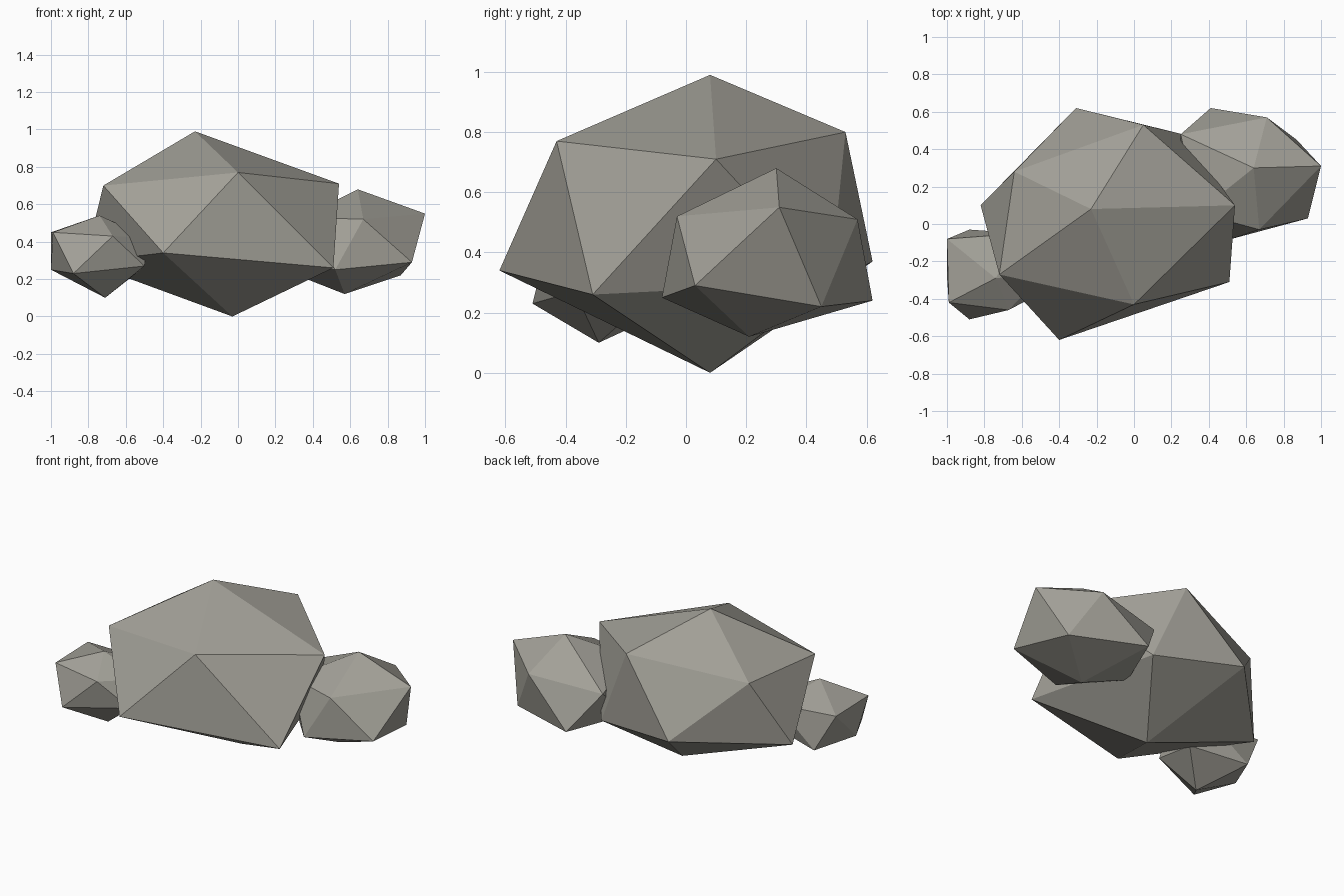
import bpy
import bmesh

# Remove the default object
default_object = bpy.data.objects.get("Cube")
if default_object:
    bpy.data.objects.remove(default_object, do_unlink=True)


def make_material(name, colour):
    material = bpy.data.materials.new(name)
    material.use_nodes = True
    material.diffuse_color = colour
    shader = material.node_tree.nodes["Principled BSDF"]
    shader.inputs["Base Color"].default_value = colour
    shader.inputs["Roughness"].default_value = 1
    return material


def make_boulder(name, material, peak, upper_ring, lower_ring, base):
    """Twenty-sided boulder: two staggered five-point rings between a peak and a base.

    Each lower point sits between the upper point of the same index and the next one.
    """
    bm = bmesh.new()
    top = bm.verts.new(peak)
    bottom = bm.verts.new(base)
    upper = [bm.verts.new(point) for point in upper_ring]
    lower = [bm.verts.new(point) for point in lower_ring]
    count = len(upper)
    for i in range(count):
        following = (i + 1) % count
        # Cap, two side facets and underside of each sector
        bm.faces.new((top, upper[i], upper[following]))
        bm.faces.new((upper[i], lower[i], upper[following]))
        bm.faces.new((upper[following], lower[i], lower[following]))
        bm.faces.new((bottom, lower[following], lower[i]))
    bmesh.ops.recalc_face_normals(bm, faces=bm.faces[:])
    mesh = bpy.data.meshes.new(name)
    bm.to_mesh(mesh)
    bm.free()
    mesh.materials.append(material)
    boulder = bpy.data.objects.new(name, mesh)
    bpy.context.collection.objects.link(boulder)
    return boulder


stone = make_material("warm_grey_stone", (.36, .35, .31, 1))

# Large middle boulder
make_boulder(
    "large_boulder", stone,
    peak=(-.23, .08, .99),
    upper_ring=[(-.72, -.27, .7), (0, -.43, .77), (.54, .1, .71),
                (.05, .53, .8), (-.64, .28, .7)],
    lower_ring=[(-.4, -.62, .34), (.51, -.31, .26), (.26, .48, .3),
                (-.31, .62, .37), (-.82, .1, .29)],
    base=(-.03, .08, 0),
)

# Medium boulder, tucked in behind on the left
make_boulder(
    "medium_boulder", stone,
    peak=(.64, .3, .68),
    upper_ring=[(.67, -.03, .52), (1, .31, .55), (.71, .57, .51),
                (.25, .48, .47), (.34, .06, .53)],
    lower_ring=[(.93, .03, .29), (.87, .45, .22), (.41, .62, .24),
                (.24, .23, .25), (.52, -.08, .25)],
    base=(.57, .21, .12),
)

# Small boulder, in front on the right
make_boulder(
    "small_boulder", stone,
    peak=(-.74, -.29, .54),
    upper_ring=[(-.99, -.42, .45), (-.67, -.46, .43), (-.48, -.26, .42),
                (-.6, -.05, .43), (-1, -.08, .45)],
    lower_ring=[(-.88, -.51, .23), (-.5, -.37, .27), (-.52, -.12, .25),
                (-.88, -.03, .22), (-1, -.28, .25)],
    base=(-.71, -.29, .1),
)
